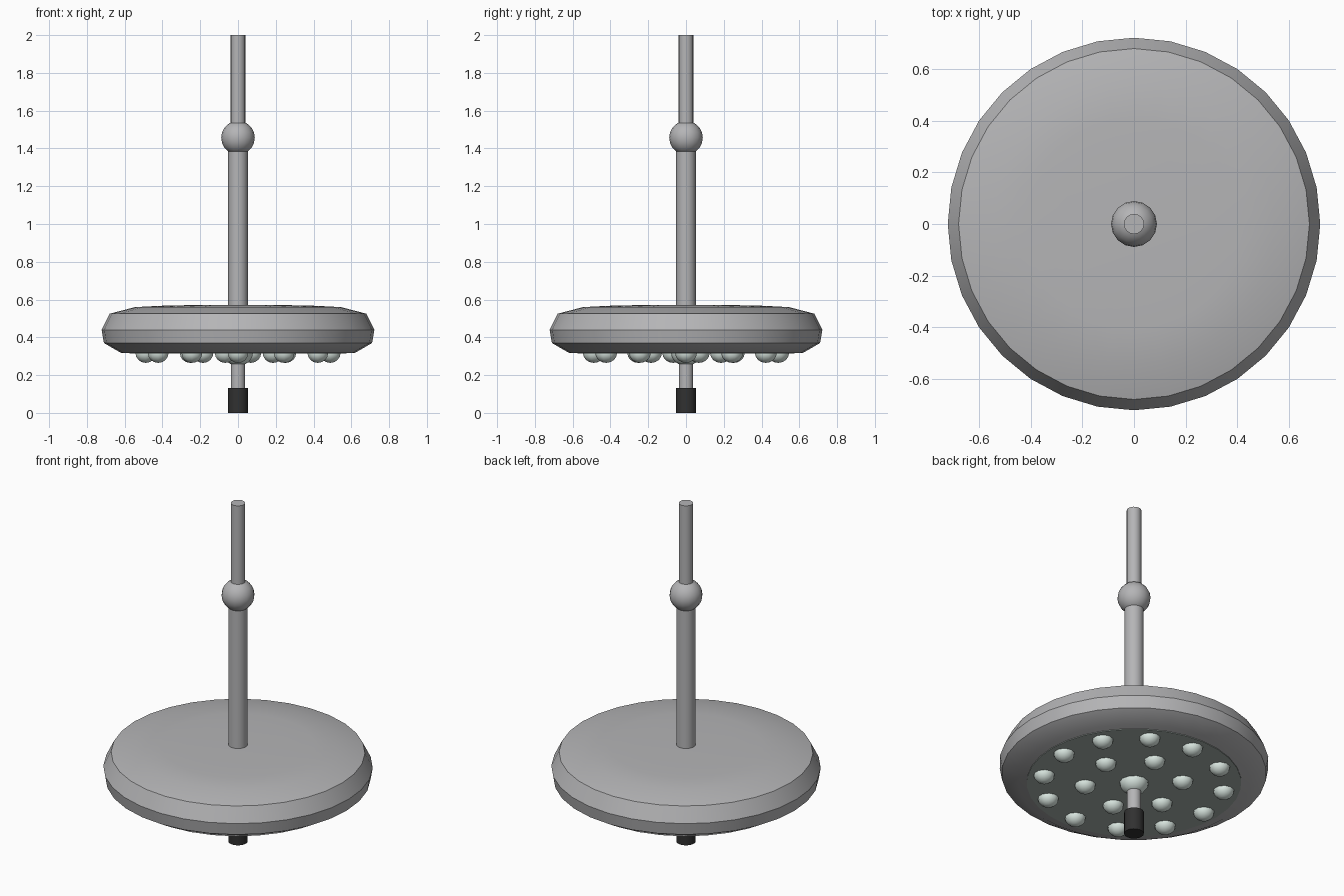
import bpy, math

if "Cube" in bpy.data.objects:
    bpy.data.objects.remove(bpy.data.objects["Cube"])

# Colours
def mat(name, rgb):
    m = bpy.data.materials.new(name)
    m.diffuse_color = (*rgb, 1)
    m.use_nodes = True
    m.node_tree.nodes["Principled BSDF"].inputs["Base Color"].default_value = m.diffuse_color
    return m

METAL = mat("grey_metal", (0.46, 0.46, 0.47))
GLASS = mat("green_grey_glass", (0.38, 0.44, 0.41))
BULB = mat("pale_green_bulb", (0.72, 0.82, 0.77))
RUBBER = mat("black_rubber", (0.03, 0.03, 0.03))

def finish(name, m, angle=35):
    ob = bpy.context.object
    ob.name = name
    ob.data.materials.clear()
    ob.data.materials.append(m)
    bpy.ops.object.shade_smooth_by_angle(angle=math.radians(angle))
    return ob

def rod(name, r, z0, z1, m, sides=16):
    bpy.ops.mesh.primitive_cylinder_add(vertices=sides, radius=r, depth=z1 - z0,
                                        location=(0, 0, (z0 + z1) / 2))
    return finish(name, m)

def ball(name, r, loc, m, seg, rings, squash=1.0):
    bpy.ops.mesh.primitive_uv_sphere_add(segments=seg, ring_count=rings, radius=r, location=loc)
    bpy.context.object.scale.z = squash
    return finish(name, m, 50)

def lathe(name, profile, m, sides=32):
    """Spin a profile whose first and last points lie on the axis."""
    verts, faces, rings = [], [], []
    for r, z in profile:
        n = 1 if r == 0 else sides
        rings.append([len(verts) + i for i in range(n)])
        for i in range(n):
            a = 2 * math.pi * i / sides
            verts.append((r * math.cos(a), r * math.sin(a), z))
    for a, b in zip(rings, rings[1:]):
        for i in range(sides):
            j = (i + 1) % sides
            if len(a) == 1:
                faces.append((a[0], b[i], b[j]))
            elif len(b) == 1:
                faces.append((a[i], b[0], a[j]))
            else:
                faces.append((a[i], b[i], b[j], a[j]))
    me = bpy.data.meshes.new(name)
    me.from_pydata(verts, [], faces)
    ob = bpy.data.objects.new(name, me)
    bpy.context.collection.objects.link(ob)
    bpy.ops.object.select_all(action='DESELECT')
    ob.select_set(True)
    bpy.context.view_layer.objects.active = ob
    return finish(name, m)

# Lamp head: shallow dome, faceted rim, flat underside
lathe("lamp_head", [(0, 0.572), (0.28, 0.570), (0.41, 0.567), (0.545, 0.560), (0.68, 0.525),
                    (0.722, 0.44), (0.71, 0.37), (0.62, 0.318), (0, 0.318)], METAL)
rod("glass_plate", 0.575, 0.314, 0.32, GLASS, 32)

# Bulbs in two rings
for ring, count, radius, start in (("outer", 12, 0.488, 0), ("inner", 6, 0.262, 15)):
    for i in range(count):
        a = math.radians(start + 360 * i / count)
        ball(f"{ring}_bulb_{i + 1}", 0.058, (radius * math.cos(a), radius * math.sin(a), 0.318),
             BULB, 10, 8, 0.92)
ball("centre_bulb", 0.08, (0, 0, 0.32), BULB, 12, 8, 0.9)

# Handle under the head
rod("handle_stem", 0.038, 0.12, 0.30, METAL)
rod("handle_grip", 0.053, 0.0, 0.132, RUBBER)

# Hanging pole with ball joint
rod("lower_pole", 0.052, 0.55, 1.43, METAL)
ball("ball_joint", 0.089, (0, 0, 1.457), METAL, 16, 10)
rod("upper_pole", 0.039, 1.48, 2.0, METAL)
